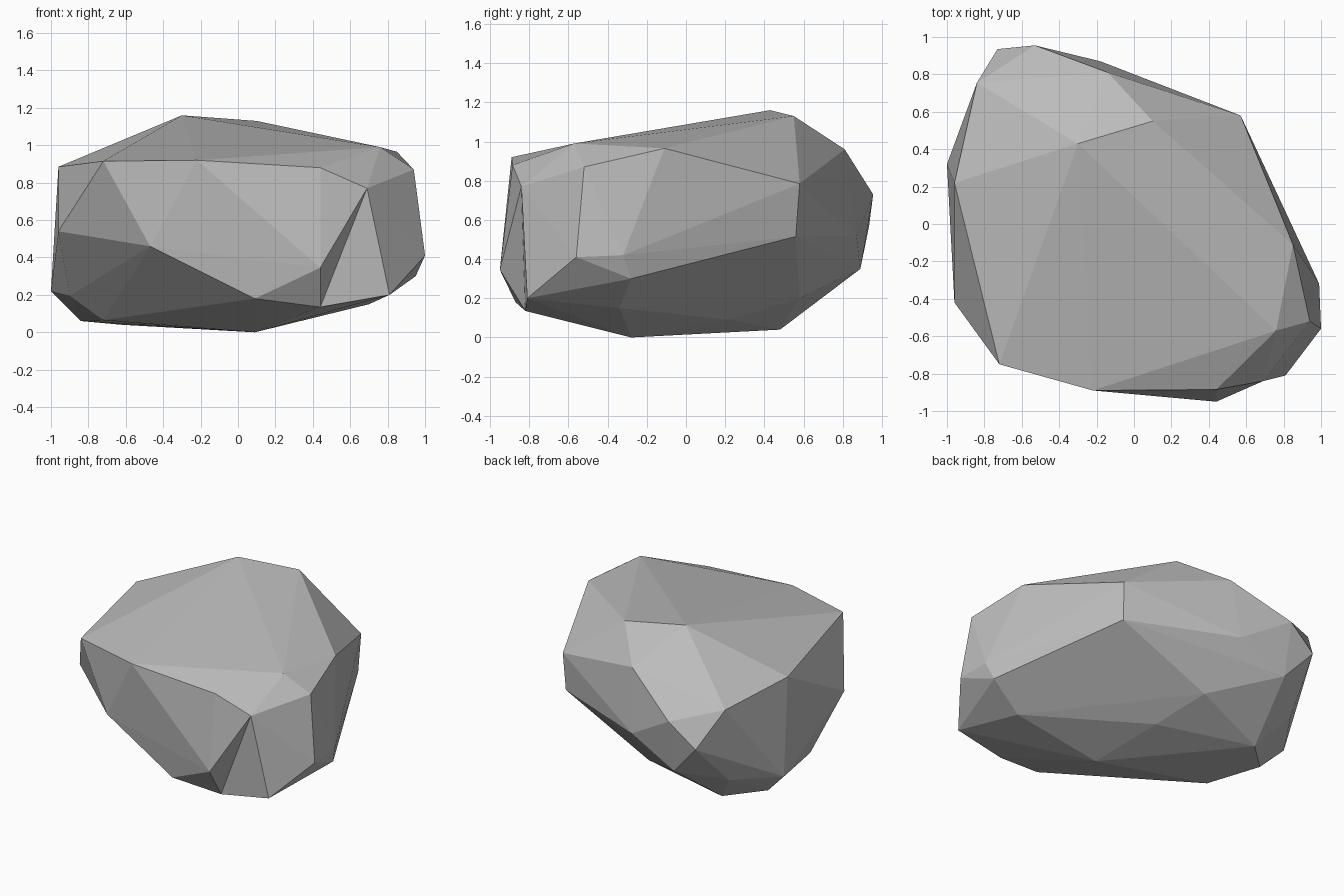
import bpy, bmesh
from mathutils import Vector

cube = bpy.data.objects.get("Cube")
if cube:
    bpy.data.objects.remove(cube)

# Corner points of the boulder, grouped by region
crown = [(-.96, .22, .885), (-.72, -.75, .915), (-.22, -.89, .92), (-.3, .43, 1.16),
         (.1, .55, 1.13), (.76, -.57, .99), (.85, -.11, .965), (.94, -.52, .87),
         (.44, -.885, .88), (-.14, .81, .96), (.57, .58, .785), (-.84, .755, .82)]
flanks = [(-.47, -.81, .46), (-.96, -.42, .54), (1, -.56, .41), (.99, -.32, .42),
          (.95, -.28, .3), (-.53, .955, .73), (.56, .56, .515), (-.18, .87, .52),
          (-.53, .89, .35), (-.73, .935, .573), (-1, .32, .22)]
base = [(.09, -.87, .18), (.09, -.28, 0), (-.9, -.12, .195), (-.62, .48, .04),
        (-.84, .27, .06), (-.72, -.12, .065), (-.11, .58, .2), (-.79, .64, .26),
        (.7, -.34, .15), (0, .22, .09)]
# Four corners around the chipped notch at the front
chip = [(.44, -.95, .345), (.81, -.81, .2), (.69, -.84, .77), (.44, -.82, .135)]

bm = bmesh.new()
for p in crown + flanks + base:
    bm.verts.new(p)
lip, foot, peak, root = [bm.verts.new(p) for p in chip]

# Wrap the corners in a faceted skin
bmesh.ops.convex_hull(bm, input=bm.verts[:])
bmesh.ops.delete(bm, geom=[v for v in bm.verts if not v.link_faces], context='VERTS')

# Fold the notch inward by turning its diagonal
if lip.is_valid and foot.is_valid:
    ridge = bm.edges.get((lip, foot))
    if ridge:
        ends = {v for f in ridge.link_faces for v in f.verts}
        if ends == {lip, foot, peak, root}:
            bmesh.ops.rotate_edges(bm, edges=[ridge], use_ccw=False)
bmesh.ops.recalc_face_normals(bm, faces=bm.faces[:])

mesh = bpy.data.meshes.new("boulder")
bm.to_mesh(mesh)
bm.free()
boulder = bpy.data.objects.new("boulder", mesh)
bpy.context.collection.objects.link(boulder)

# Plain stone colour
stone = bpy.data.materials.new("stone_grey")
stone.use_nodes = True
colour = (.5, .5, .5, 1)
stone.diffuse_color = colour
stone.node_tree.nodes["Principled BSDF"].inputs["Base Color"].default_value = colour
mesh.materials.append(stone)
